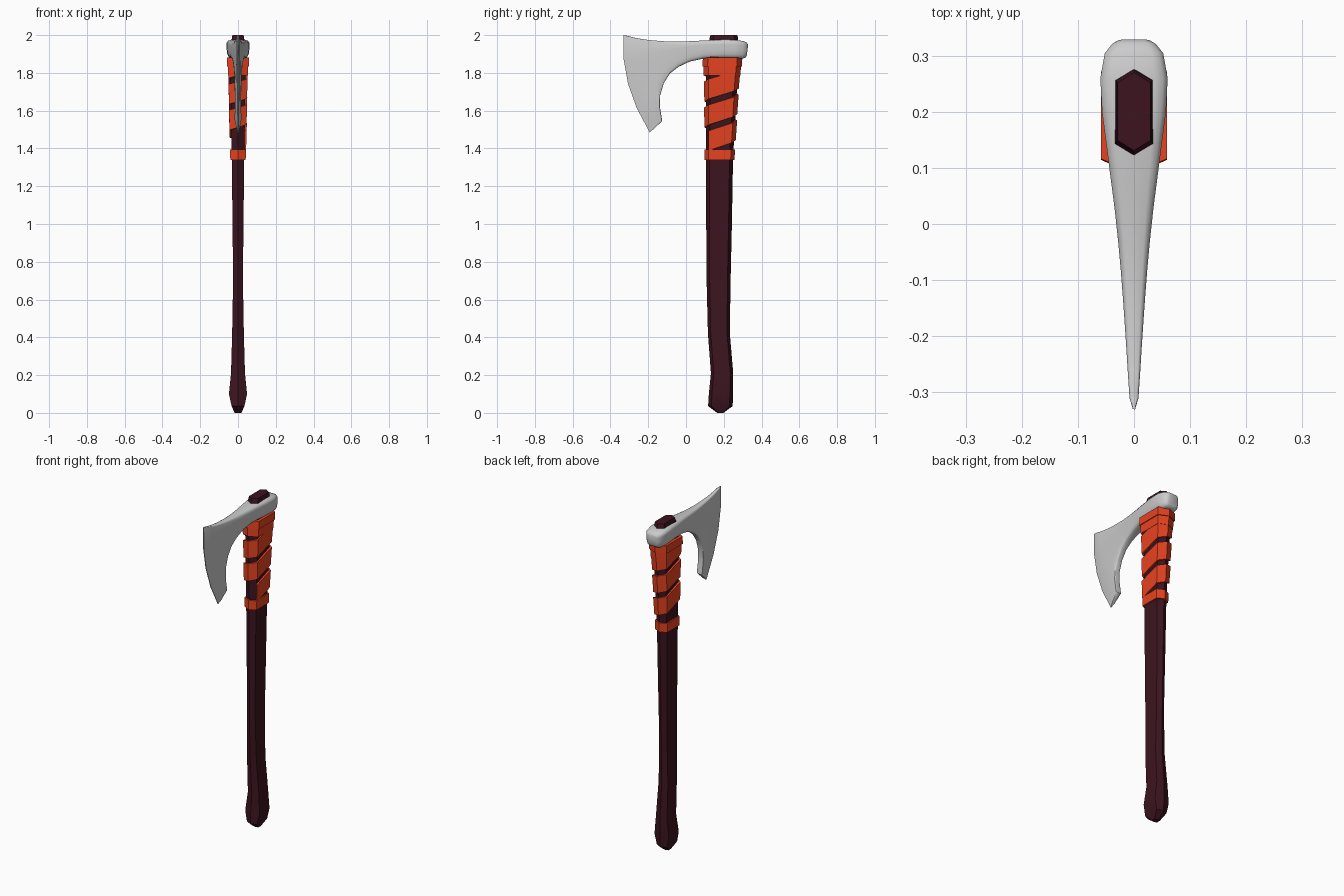
import bpy, math

if "Cube" in bpy.data.objects:
    bpy.data.objects.remove(bpy.data.objects["Cube"])


def interp(table, k):
    """Linear lookup of all columns at key k (first column ascending)."""
    if k <= table[0][0]:
        return table[0][1:]
    for a, b in zip(table, table[1:]):
        if k <= b[0]:
            f = (k - a[0]) / (b[0] - a[0])
            return tuple(p + (q - p) * f for p, q in zip(a[1:], b[1:]))
    return table[-1][1:]


def loft(rings, cap=True):
    """Skin a list of equal-length closed rings."""
    n = len(rings[0])
    verts = [p for r in rings for p in r]
    faces = [(i * n + j, i * n + (j + 1) % n, (i + 1) * n + (j + 1) % n, (i + 1) * n + j)
             for i in range(len(rings) - 1) for j in range(n)]
    if cap:
        faces += [tuple(range(n))[::-1], tuple(range(len(verts) - n, len(verts)))]
    return verts, faces


def make(name, data, color=None, smooth=None):
    mesh = bpy.data.meshes.new(name)
    mesh.from_pydata(data[0], [], data[1])
    obj = bpy.data.objects.new(name, mesh)
    bpy.context.collection.objects.link(obj)
    bpy.ops.object.select_all(action='DESELECT')
    obj.select_set(True)
    bpy.context.view_layer.objects.active = obj
    bpy.ops.object.mode_set(mode='EDIT')
    bpy.ops.mesh.select_all(action='SELECT')
    bpy.ops.mesh.normals_make_consistent(inside=False)
    bpy.ops.object.mode_set(mode='OBJECT')
    if color:
        mat = bpy.data.materials.new(name + "_material")
        mat.diffuse_color = (*color, 1)
        mat.use_nodes = True
        mat.node_tree.nodes["Principled BSDF"].inputs["Base Color"].default_value = mat.diffuse_color
        mesh.materials.append(mat)
    if smooth:
        bpy.ops.object.shade_smooth_by_angle(angle=math.radians(smooth))
    return obj


# Handle sections: z, front y, back y, half width
SECTIONS = [(0.0, 0.165, 0.198, 0.018), (0.036, 0.117, 0.247, 0.034),
            (0.10, 0.121, 0.249, 0.048), (0.21, 0.132, 0.25, 0.037),
            (0.42, 0.116, 0.232, 0.031), (0.70, 0.109, 0.236, 0.026),
            (1.00, 0.107, 0.243, 0.029), (1.35, 0.107, 0.249, 0.033),
            (1.70, 0.106, 0.269, 0.039), (1.87, 0.104, 0.282, 0.043),
            (1.99, 0.126, 0.275, 0.032), (2.0, 0.131, 0.270, 0.029)]


def hexagon(z, pad=0.0):
    f, b, w = interp(SECTIONS, z)
    f, b, w = f - pad, b + pad, w + pad
    c = 0.13 * (b - f)
    return [(0, f, z), (w, f + c, z), (w, b - c, z), (0, b, z), (-w, b - c, z), (-w, f + c, z)]


make("handle", loft([hexagon(s[0]) for s in SECTIONS]), (0.045, 0.007, 0.014), 25)

# Cloth wrap: straight bands at both ends
RED = (0.8, 0.055, 0.015)


def band(name, z0, z1, pad):
    rings = [hexagon(z0, 0), hexagon(z0, pad), hexagon(z1, pad), hexagon(z1, 0)]
    make(name, loft(rings, False), RED)


band("wrap_bottom_band", 1.34, 1.395, 0.008)
band("wrap_upper_band", 1.785, 1.865, 0.012)
band("wrap_top_band", 1.835, 1.882, 0.017)

# Cloth wrap: spiral strip between them
PITCH, WIDTH = 0.137, 0.105
CORNER = [0, 0.1, 0.4, 0.5, 0.6, 0.9]
strip = []
for i in range(6 * 3 + 3):
    j = (i + 1) % 6
    z = 1.375 + PITCH * ((i + 1) // 6 + CORNER[j])
    ring = []
    for dz, pad in ((0, 0), (0, 0.009), (WIDTH, 0.0105), (WIDTH, 0)):
        x, y, zz = hexagon(min(z + dz, 1.86), pad)[j]
        ring.append((x, y, zz))
    strip.append(ring)
make("wrap_spiral", loft(strip), RED)

# Axe head: half thickness along y
THICK = [(-0.33, 0.007), (-0.2, 0.015), (-0.1, 0.022), (0.0, 0.031), (0.1, 0.044),
         (0.2, 0.057), (0.26, 0.060), (0.305, 0.052), (0.322, 0.038), (0.329, 0.025)]
# Stations: top y, z, bottom y, z, forward bulge
STATIONS = [(0.329, 1.950, 0.322, 1.893, 0), (0.322, 1.960, 0.316, 1.882, 0),
            (0.305, 1.968, 0.300, 1.876, 0), (0.260, 1.975, 0.260, 1.876, 0),
            (0.200, 1.976, 0.200, 1.878, 0), (0.100, 1.972, 0.090, 1.875, 0),
            (0.030, 1.968, 0.020, 1.860, 0), (-0.030, 1.966, -0.040, 1.832, 0),
            (-0.080, 1.966, -0.085, 1.797, 0.002), (-0.130, 1.968, -0.118, 1.745, 0.006),
            (-0.175, 1.972, -0.137, 1.680, 0.012), (-0.220, 1.977, -0.138, 1.620, 0.020),
            (-0.265, 1.985, -0.126, 1.545, 0.030), (-0.310, 1.996, -0.172, 1.502, 0.042),
            (-0.330, 2.000, -0.192, 1.485, 0.046)]

rings = []
for k, (ty, tz, by, bz, bulge) in enumerate(STATIONS):
    length = math.hypot(ty - by, tz - bz)
    side = []
    t_top = interp(THICK, ty)[0]
    r = min(0.5 * t_top, 0.014) / length
    for u, w in ((0, 0.62), (0.3 * r, 0.86), (r, 1), (0.25, 1), (0.5, 1),
                 (0.75, 0.95), (1 - r, 0.88), (1 - 0.3 * r, 0.76), (1, 0.55)):
        y = ty + (by - ty) * u - 4 * bulge * u * (1 - u)
        t = interp(THICK, y)[0] * w
        if k == len(STATIONS) - 1:
            t = 0.002
        elif k == len(STATIONS) - 2:
            t = min(t, 0.008)
        side.append((t, y, tz + (bz - tz) * u))
    rings.append(side + [(-x, y, z) for x, y, z in reversed(side)])
make("axe_head", loft(rings), None, 40)
